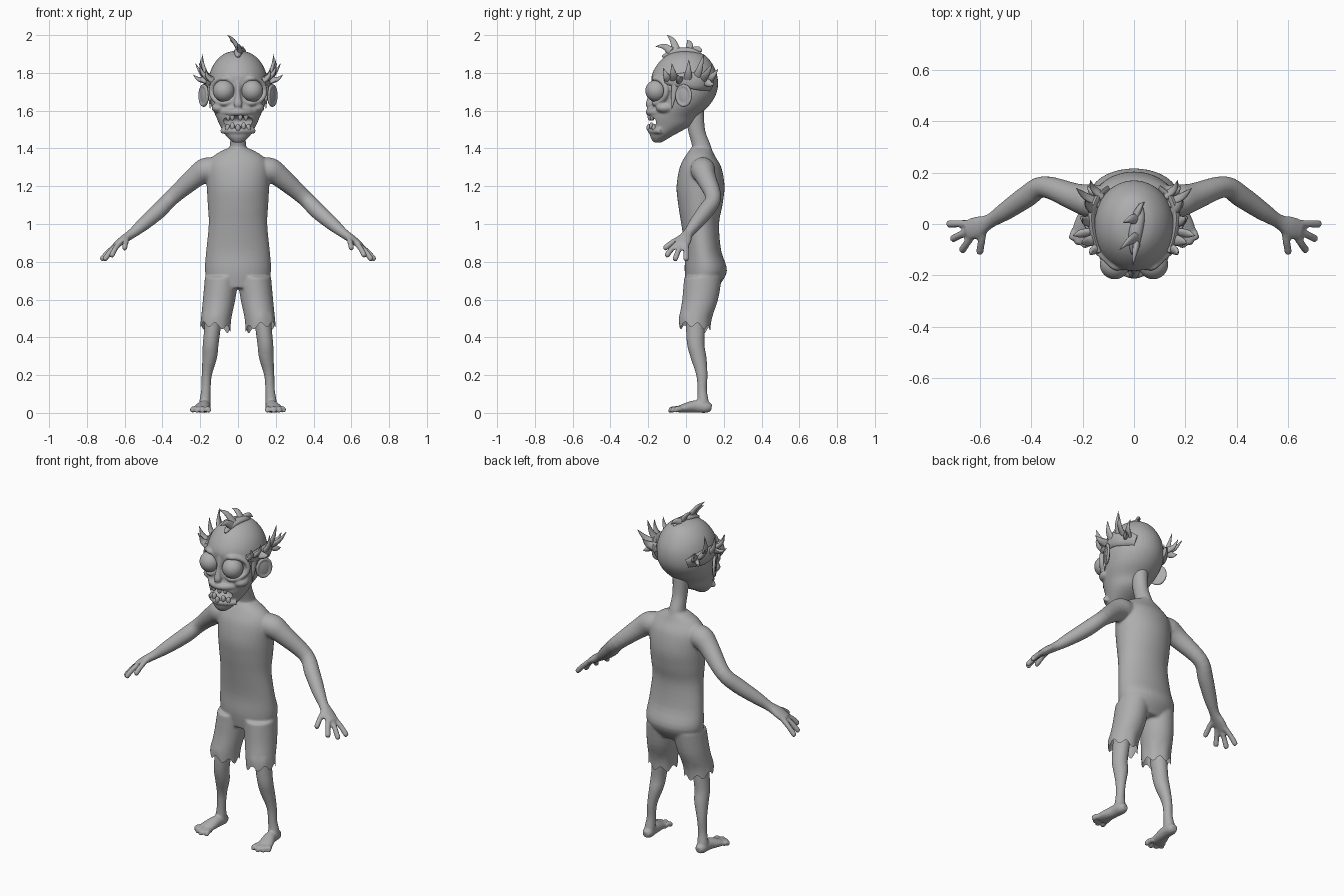
import bpy, bmesh, math
from mathutils import Vector, Matrix

start = bpy.data.objects.get("Cube")
if start:
    bpy.data.objects.remove(start)

grey = bpy.data.materials.new("plain grey")
grey.use_nodes = True
tone = (0.42, 0.42, 0.42, 1)
grey.diffuse_color = tone
grey.node_tree.nodes["Principled BSDF"].inputs["Base Color"].default_value = tone


def smooth_rows(rows, steps=4):
    """Pass a smooth curve through rows of x, y, z, width, depth."""
    rows = [Vector(r) for r in rows]
    result = []
    for i in range(len(rows) - 1):
        b, c = rows[i], rows[i + 1]
        a, d = rows[max(i - 1, 0)], rows[min(i + 2, len(rows) - 1)]
        for s in range(steps):
            t = s / steps
            result.append(b + (c - a) * (t / 2) + (a * 2 - b * 5 + c * 4 - d) * (t * t / 2)
                          + (b * 3 - a - c * 3 + d) * (t ** 3 / 2))
    return result + [rows[-1]]


def tube(bm, rows, side=1, flat=False, ref=(1, 0, 0), seg=20):
    """Skin elliptical rings along a path; flat keeps the rings level."""
    rows = smooth_rows([(r[0] * side, *r[1:]) for r in rows])
    centres = [Vector(r[:3]) for r in rows]
    rings = []
    for i, row in enumerate(rows):
        along = centres[min(i + 1, len(rows) - 1)] - centres[max(i - 1, 0)]
        along = Vector((0, 0, 1)) if flat else along.normalized()
        u = Vector(ref) - along * along.dot(Vector(ref))
        u.normalize()
        v = along.cross(u)
        rings.append([])
        for k in range(seg):
            angle = math.tau * k / seg
            offset = u * math.cos(angle) * max(row[3], 0.001) + v * math.sin(angle) * max(row[4], 0.001)
            rings[-1].append(bm.verts.new(centres[i] + offset))
    for low, high in zip(rings, rings[1:]):
        for k in range(seg):
            n = (k + 1) % seg
            bm.faces.new((low[k], low[n], high[n], high[k]))
    bm.faces.new(rings[0][::-1])
    bm.faces.new(rings[-1])


def ball(bm, centre, size, turn=0):
    matrix = Matrix.Translation(centre) @ Matrix.Rotation(turn, 4, "Z") @ Matrix.Diagonal((*size, 1))
    bmesh.ops.create_uvsphere(bm, u_segments=32, v_segments=20, radius=1, matrix=matrix)


def finish(name, bm, voxel=0, cutter=None, rounds=6):
    """Turn the collected solids into one object, fused when a voxel size is given."""
    bmesh.ops.recalc_face_normals(bm, faces=bm.faces)
    mesh = bpy.data.meshes.new(name)
    bm.to_mesh(mesh)
    bm.free()
    mesh.materials.append(grey)
    obj = bpy.data.objects.new(name, mesh)
    bpy.context.collection.objects.link(obj)
    if voxel:
        fuse = obj.modifiers.new("fuse", "REMESH")
        fuse.mode, fuse.voxel_size = "VOXEL", voxel
        relax = obj.modifiers.new("relax", "SMOOTH")
        relax.factor, relax.iterations = 0.5, rounds
    if cutter:
        cut = obj.modifiers.new("cut", "BOOLEAN")
        cut.operation, cut.object = "DIFFERENCE", cutter
    if voxel:
        graph = bpy.context.evaluated_depsgraph_get()
        baked = bpy.data.meshes.new_from_object(obj.evaluated_get(graph))
        obj.modifiers.clear()
        obj.data = baked
        if not baked.materials:
            baked.materials.append(grey)
    bpy.ops.object.select_all(action="DESELECT")
    obj.select_set(True)
    bpy.context.view_layer.objects.active = obj
    bpy.ops.object.shade_smooth_by_angle(angle=math.radians(50))
    return obj


def finger(bm, base, tip, r, side):
    mid = Vector(base).lerp(Vector(tip), 0.5) + Vector((0, 0, r * 0.4))
    end = Vector(base).lerp(Vector(tip), 0.93)
    tube(bm, [(*base, r, r), (*mid, r, r), (*end, r, r), (*tip, r / 2, r / 2)], side, ref=(0.3, 1, 0.2), seg=12)


# Torso, neck, arms and shorts, fused
bm = bmesh.new()
tube(bm, [(0, .085, .66, .15, .08), (0, .105, .75, .175, .112), (0, .09, .86, .168, .096),
          (0, .075, 1, .155, .1), (0, .076, 1.1, .16, .117), (0, .077, 1.2, .165, .127),
          (0, .077, 1.3, .165, .11), (0, .075, 1.36, .13, .078), (0, .08, 1.4, .06, .055)], flat=True, seg=40)
tube(bm, [(0, .09, 1.36, .055, .055), (0, .08, 1.42, .043, .05), (0, .055, 1.5, .041, .046),
          (0, .045, 1.62, .046, .05)], flat=True)
for side in (1, -1):
    tube(bm, [(.11, .085, 1.29, .06, .06), (.17, .09, 1.285, .066, .066), (.23, .105, 1.245, .054, .056),
              (.35, .145, 1.14, .042, .042), (.42, .105, 1.07, .043, .043), (.5, .05, 1, .036, .036),
              (.56, .012, .95, .028, .026), (.61, -.012, .915, .042, .022), (.65, -.024, .885, .04, .017)],
         side, ref=(0, 1, 0))
    for base, tip in (((.635, .002, .895), (.727, 0, .808)), ((.64, -.024, .89), (.71, -.06, .808)),
                      ((.63, -.045, .895), (.672, -.107, .828)), ((.585, -.02, .93), (.602, -.118, .868))):
        finger(bm, base, tip, .015, side)
    tube(bm, [(.12, .045, .43, .08, .082), (.115, .05, .5, .08, .086), (.1, .075, .6, .086, .095),
              (.085, .09, .72, .09, .1)], side, flat=True, seg=32)
body = finish("body_and_shorts", bm, .007)

# Open, ragged hems on the shorts
bm = bmesh.new()
bm.from_mesh(body.data)
caps = [f for f in bm.faces if f.calc_center_median().z < .447]
bmesh.ops.delete(bm, geom=caps, context="FACES")
for v in bm.verts:
    if v.co.z < .54 and abs(v.co.x) < .25:
        angle = math.atan2(v.co.y - .045, abs(v.co.x) - .12)
        rag = .013 * math.sin(angle * 7) + .012 * math.cos(angle) - .01 * math.sin(angle) + .008
        v.co.z += rag * (.54 - v.co.z) / .09
bm.to_mesh(body.data)
bm.free()

# Legs with feet and toes
for side, label in ((1, "left"), (-1, "right")):
    bm = bmesh.new()
    tube(bm, [(.176, .092, .014, .03, .036), (.175, .09, .06, .03, .031), (.17, .086, .12, .025, .025),
              (.165, .084, .2, .027, .03), (.15, .067, .29, .039, .042), (.145, .052, .36, .042, .046),
              (.135, .05, .45, .044, .05), (.12, .05, .6, .05, .05)], side, flat=True)
    tube(bm, [(.175, .135, .026, .018, .018), (.176, .11, .03, .031, .03), (.18, .05, .034, .033, .033),
              (.193, -.01, .025, .043, .024), (.197, -.045, .018, .043, .016)], side)
    for x, y in ((.155, -.085), (.189, -.092), (.218, -.08), (.242, -.06)):
        finger(bm, (.165 + (x - .155) * .75, -.025, .017), (x, y, .014), .015, side)
    finish(label + "_leg", bm, .006, rounds=4)

# Mouth cutter
bm = bmesh.new()
ball(bm, (0, -.195, 1.542), (.095, .062, .034))
mouth = finish("mouth_cutter", bm)
mouth.hide_render = True

# Head: skull, jaw, brow, eye rims, cheeks, nose and lips
bm = bmesh.new()
tube(bm, [(0, -.15, 1.432, .025, .022), (0, -.132, 1.465, .062, .058), (0, -.085, 1.52, .095, .107),
          (0, -.068, 1.57, .117, .13), (0, -.028, 1.63, .143, .153), (0, -.003, 1.7, .157, .167),
          (0, -.008, 1.78, .154, .175), (0, -.005, 1.85, .126, .143), (0, 0, 1.9, .075, .09),
          (0, 0, 1.92, .01, .01)], flat=True, seg=40)
for side in (1, -1):
    rim = []
    for k in range(17):
        angle = math.tau * k / 16
        x = .075 + .067 * math.cos(angle)
        rim.append((x, -.165 + .9 * max(0, x - .075), 1.705 + .066 * math.sin(angle), .015, .014))
    tube(bm, rim, side, ref=(0, 1, 0), seg=12)
    ball(bm, (side * .095, -.11, 1.615), (.045, .05, .03))
tube(bm, [(0, -.165, 1.76, .014, .02), (0, -.18, 1.69, .013, .018), (0, -.195, 1.635, .022, .018),
          (0, -.19, 1.61, .012, .012)], flat=True)
for z, reach, r in ((1.592, -.197, .017), (1.493, -.187, .016)):
    tube(bm, [(-.085, -.135, z, r, r), (-.05, reach + .02, z, r, r), (0, reach, z, r, r),
              (.05, reach + .02, z, r, r), (.085, -.135, z, r, r)], ref=(0, 0, 1), seg=12)
finish("head", bm, .006, mouth, 4)
bpy.data.objects.remove(mouth)

# Eyes
for side, label in ((1, "left"), (-1, "right")):
    bm = bmesh.new()
    ball(bm, (side * .075, -.157, 1.705), (.058, .058, .058))
    finish(label + "_eye", bm)

# Crooked teeth
bm = bmesh.new()
for x in (-.052, -.03, .012, .042):
    ball(bm, (x, -.197 + abs(x) * .4, 1.57), (.012, .011, .022))
for i, x in enumerate((-.055, -.03, 0, .03, .055)):
    ball(bm, (x, -.197 + abs(x) * .5, 1.51 + .008 * (i % 2)), (.013, .012, .02))
finish("teeth", bm)

# Ears: a thin dish with a rolled rim
for side, label in ((1, "left"), (-1, "right")):
    bm = bmesh.new()
    ball(bm, (side * .178, -.012, 1.68), (.012, .038, .054), side * -.5)
    loop = []
    for k in range(17):
        angle = math.tau * k / 16
        swing = math.cos(angle)
        loop.append((.182 + .02 * swing, -.012 + .036 * swing, 1.68 + .052 * math.sin(angle), .009, .009))
    tube(bm, loop, side, seg=10)
    finish(label + "_ear", bm, .005, rounds=3)


def spike(bm, base, tip, width, side=1, bend=(0, 0, 0)):
    mid = Vector(base).lerp(Vector(tip), 0.5) + Vector(bend)
    tube(bm, [(*base, width * .6, width), (*mid, width * .4, width * .65), (*tip, .001, .001)], side, seg=10)


# Ragged hair above each ear
for side, label in ((1, "left"), (-1, "right")):
    bm = bmesh.new()
    tube(bm, [(.135, -.11, 1.76, .012, .02), (.155, -.05, 1.76, .014, .035), (.165, .03, 1.76, .016, .045),
              (.145, .09, 1.75, .016, .045), (.1, .135, 1.73, .01, .03)], side, seg=12)
    for y, tip in ((-.09, (.17, -.12, 1.825)), (-.06, (.205, -.075, 1.85)), (-.03, (.237, -.045, 1.79)),
                   (.01, (.2, .015, 1.87)), (.05, (.19, .095, 1.9)), (.08, (.225, .14, 1.85)),
                   (.11, (.17, .17, 1.82)), (.1, (.18, .15, 1.74))):
        spike(bm, (.165 - abs(y) * .35, y, 1.76), tip, .026, side, (.012, 0, -.008))
    spike(bm, (.15, -.055, 1.75), (.148, -.075, 1.61), .022, side)
    finish(label + "_side_hair", bm)

# Crest of hair on the crown
bm = bmesh.new()
tube(bm, [(.025, .08, 1.9, .006, .006), (.02, .03, 1.915, .022, .016), (.005, -.04, 1.915, .026, .018),
          (0, -.1, 1.895, .016, .014), (.002, -.125, 1.885, .005, .005)], seg=12)
for y, tip in ((-.08, (-.005, -.162, 1.94)), (-.05, (-.056, -.1, 2)), (.02, (-.042, .005, 1.972)),
               (.04, (.04, .085, 1.91))):
    spike(bm, (.01, y, 1.915), tip, .024, 1, (0, .005, .012))
finish("crest_hair", bm)
